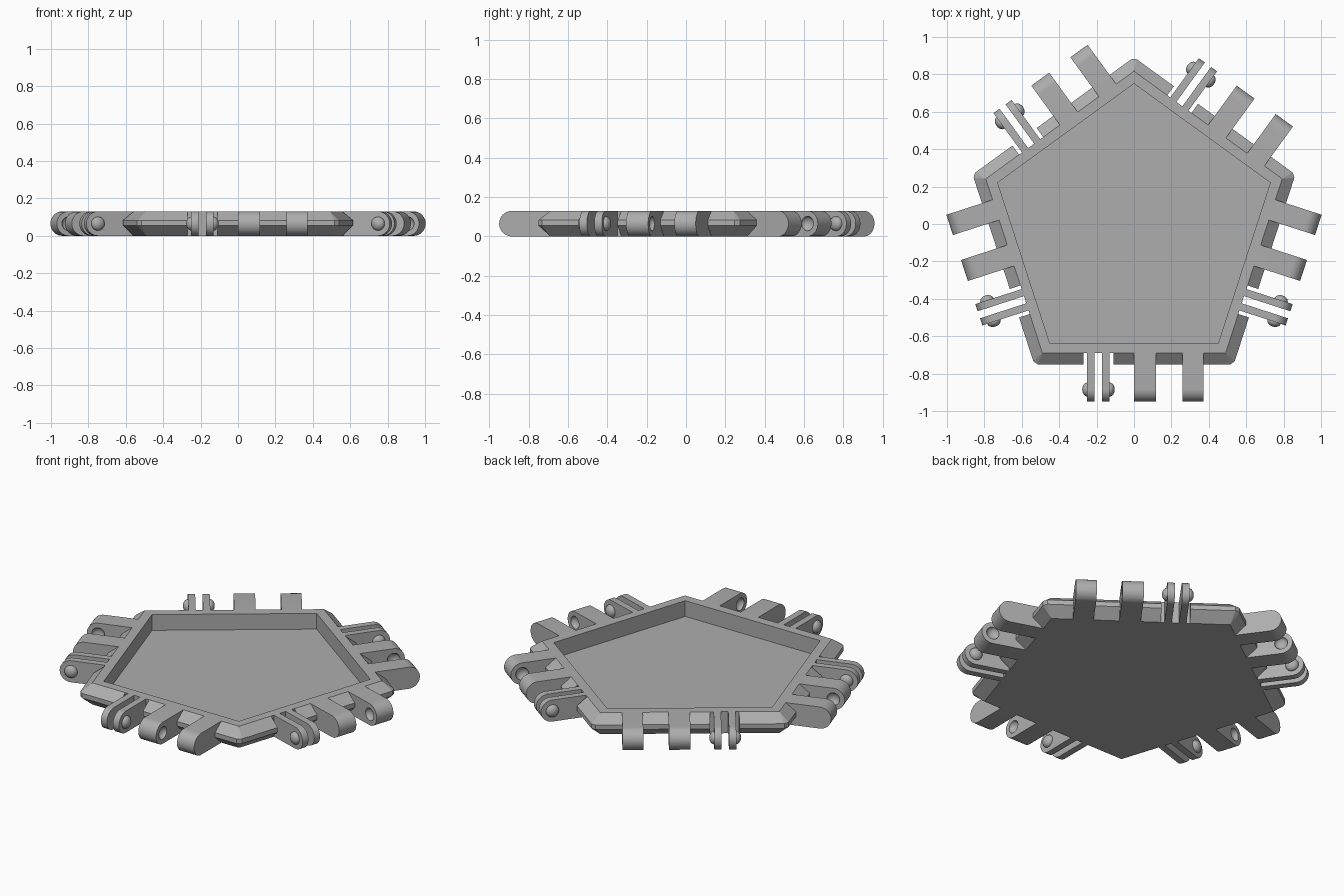
import bpy, bmesh, math
from mathutils import Matrix, Vector

cube = bpy.data.objects.get("Cube")
if cube:
    bpy.data.objects.remove(cube, do_unlink=True)

grey = bpy.data.materials.new("plain_grey")
grey.use_nodes = True
grey.diffuse_color = (0.42, 0.42, 0.42, 1)
grey.node_tree.nodes["Principled BSDF"].inputs["Base Color"].default_value = (0.42, 0.42, 0.42, 1)

HEIGHT = 0.13
MID = HEIGHT / 2
CENTRE_Y = -0.016
RIM, BELT, CAVITY = 0.674, 0.734, 0.62   # distances from centre to edge lines
CORNER = 0.897                           # radius where the outer corners are cut
PIVOT = 0.869                            # distance to the hinge axis
# edge direction and the side on which its pins sit
EDGES = [("front", 270, 1), ("left", 342, 1), ("back_left", 54, -1),
         ("back_right", 126, -1), ("right", 198, -1)]
THIN = [(-0.25, -0.21), (-0.17, -0.13)]
WIDE = [(0.0, 0.118), (0.258, 0.372)]


def make(name, bm, smooth=False):
    bmesh.ops.recalc_face_normals(bm, faces=bm.faces)
    mesh = bpy.data.meshes.new(name)
    bm.to_mesh(mesh)
    bm.free()
    mesh.materials.append(grey)
    ob = bpy.data.objects.new(name, mesh)
    bpy.context.collection.objects.link(ob)
    if smooth:
        shade(ob)
    return ob


def shade(ob):
    bpy.ops.object.select_all(action='DESELECT')
    ob.select_set(True)
    bpy.context.view_layer.objects.active = ob
    bpy.ops.object.shade_smooth_by_angle(angle=math.radians(30))


def cut(target, cutter):
    mod = target.modifiers.new("cut", 'BOOLEAN')
    mod.operation, mod.solver, mod.object = 'DIFFERENCE', 'EXACT', cutter
    bpy.ops.object.select_all(action='DESELECT')
    bpy.context.view_layer.objects.active = target
    target.select_set(True)
    bpy.ops.object.modifier_apply(modifier=mod.name)
    bpy.data.objects.remove(cutter, do_unlink=True)


def edge_frame(angle):
    """Local x points out of the edge, local y runs along it."""
    return Matrix.Translation((0, CENTRE_Y, 0)) @ Matrix.Rotation(math.radians(angle), 4, 'Z')


def pentagon(apothem):
    r = apothem / math.cos(math.pi / 5)
    return [(r * math.cos(a), r * math.sin(a) + CENTRE_Y)
            for a in (math.radians(90 + 72 * i) for i in range(5))]


def cut_pentagon(apothem):
    """Pentagon whose corners are sliced off square to the radius."""
    full = apothem / math.cos(math.pi / 5)
    half = (full - CORNER) * math.tan(math.radians(54))
    return [(CORNER * math.cos(a) - s * half * math.sin(a),
             CORNER * math.sin(a) + s * half * math.cos(a) + CENTRE_Y)
            for a in (math.radians(90 + 72 * i) for i in range(5)) for s in (-1, 1)]


def extrude(bm, points, offset):
    face = bm.faces.new([bm.verts.new(p) for p in points])
    new = bmesh.ops.extrude_face_region(bm, geom=[face])["geom"]
    bmesh.ops.translate(bm, vec=offset, verts=[v for v in new if isinstance(v, bmesh.types.BMVert)])


def add_tab(bm, frame, y0, y1):
    """Bar with a fully rounded outer end."""
    arc = [(PIVOT + MID * math.cos(a), MID + MID * math.sin(a))
           for a in (math.radians(-90 + 180 * i / 20) for i in range(21))]
    profile = [(RIM, 0)] + arc + [(RIM, HEIGHT)]
    extrude(bm, [frame @ Vector((x, y0, z)) for x, z in profile],
            frame.to_3x3() @ Vector((0, y1 - y0, 0)))


def add_button(bm, frame, y, radius=0.037, depth=0.027):
    m = frame @ Matrix.Translation((PIVOT, y, MID)) @ Matrix.Diagonal((radius, depth, radius, 1)) \
        @ Matrix.Rotation(math.pi / 2, 4, 'X')
    bmesh.ops.create_uvsphere(bm, u_segments=24, v_segments=12, radius=1, matrix=m)


# Tray body with bevelled sides
bm = bmesh.new()
for ring, z in [(pentagon(RIM), 0), (cut_pentagon(BELT), 0.055),
                (cut_pentagon(BELT), 0.083), (pentagon(RIM), HEIGHT)]:
    for x, y in ring:
        bm.verts.new((x, y, z))
bmesh.ops.convex_hull(bm, input=bm.verts)
bmesh.ops.dissolve_limit(bm, angle_limit=0.01, verts=bm.verts, edges=bm.edges)
tray = make("tray", bm)

# Recess in the tray
bm = bmesh.new()
extrude(bm, [(x, y, 0.035) for x, y in pentagon(CAVITY)], Vector((0, 0, HEIGHT)))
cut(tray, make("recess_cutter", bm))

# Clearance notches behind the pin tabs
bm = bmesh.new()
for _, angle, side in EDGES:
    m = edge_frame(angle) @ Matrix.Translation((RIM + 0.1, -0.19 * side, MID)) \
        @ Matrix.Diagonal((0.2, 0.16, 0.3, 1))
    bmesh.ops.create_cube(bm, size=1, matrix=m)
cut(tray, make("notch_cutter", bm))

for name, angle, side in EDGES:
    frame = edge_frame(angle)
    # Thin pair with a domed pin on each outer face
    bm = bmesh.new()
    for a, b in THIN:
        add_tab(bm, frame, a * side, b * side)
    make(name + "_pin_tabs", bm, True)
    bm = bmesh.new()
    for y in (THIN[0][0], THIN[1][1]):
        add_button(bm, frame, y * side)
    make(name + "_pins", bm, True)
    # Wide pair with sockets on the faces that look at each other
    bm = bmesh.new()
    for a, b in WIDE:
        add_tab(bm, frame, a * side, b * side)
    tabs = make(name + "_socket_tabs", bm)
    bm = bmesh.new()
    for y in (WIDE[0][1], WIDE[1][0]):
        add_button(bm, frame, y * side)
    cut(tabs, make("socket_cutter", bm))
    shade(tabs)
